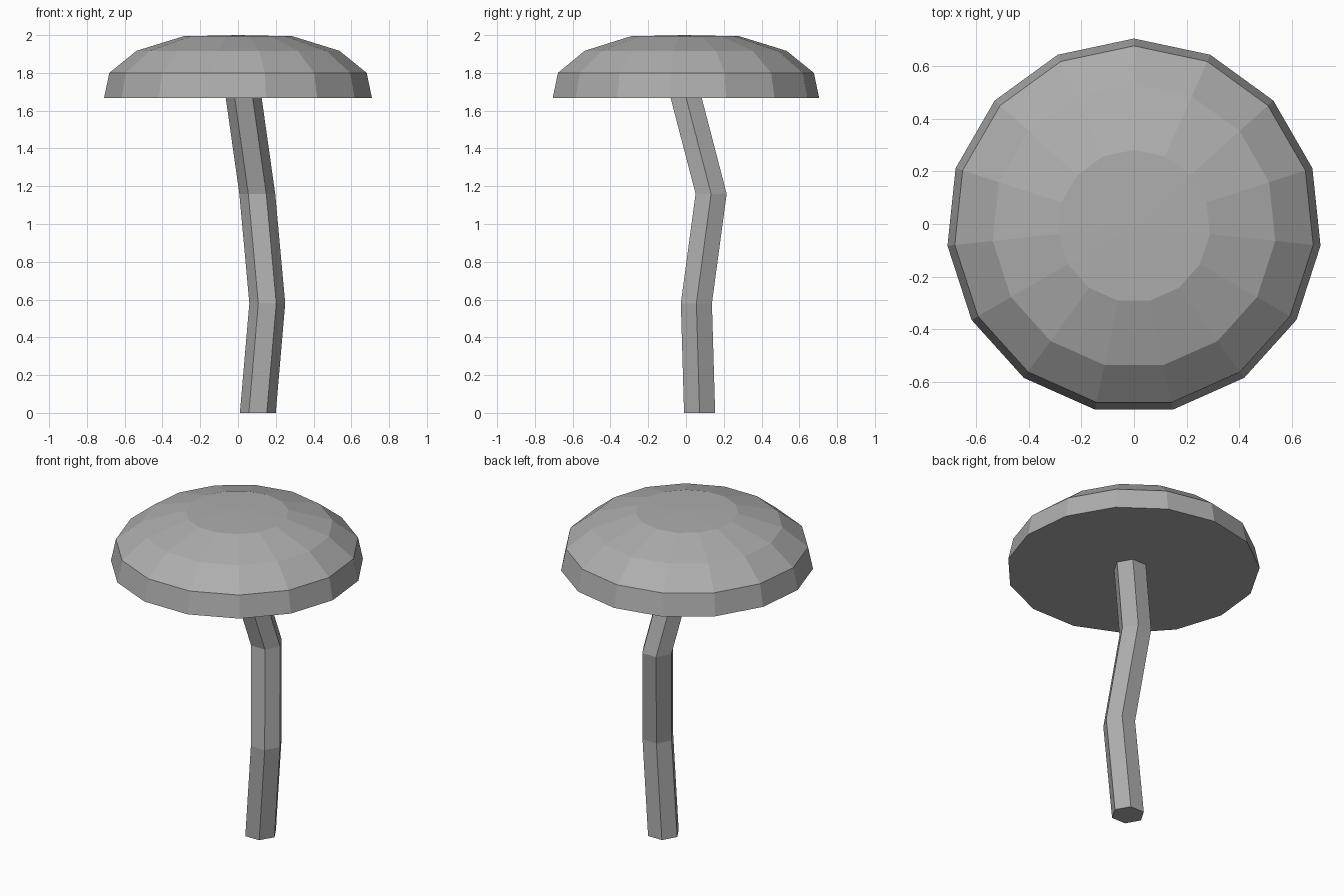
import bpy
import bmesh
from math import cos, sin, tau

if "Cube" in bpy.data.objects:
    bpy.data.objects.remove(bpy.data.objects["Cube"])

grey = bpy.data.materials.new("dark_grey")
grey.diffuse_color = (0.42, 0.42, 0.42, 1)
grey.use_nodes = True
grey.node_tree.nodes["Principled BSDF"].inputs["Base Color"].default_value = grey.diffuse_color


def make_lofted(name, sections, sides, phase, apex=None):
    """Flat-shaded solid lofted through horizontal rings (x, y, z, radius)."""
    bm = bmesh.new()
    rings = []
    for x, y, z, r in sections:
        angles = [phase + tau * i / sides for i in range(sides)]
        rings.append([bm.verts.new((x + r * cos(a), y + r * sin(a), z)) for a in angles])
    for low, high in zip(rings, rings[1:]):
        for i in range(sides):
            j = (i + 1) % sides
            bm.faces.new((low[i], low[j], high[j], high[i]))
    bm.faces.new(rings[0][::-1])
    if apex:
        tip = bm.verts.new(apex)
        for i in range(sides):
            bm.faces.new((rings[-1][i], rings[-1][(i + 1) % sides], tip))
    else:
        bm.faces.new(rings[-1])
    bmesh.ops.recalc_face_normals(bm, faces=bm.faces)
    mesh = bpy.data.meshes.new(name)
    bm.to_mesh(mesh)
    bm.free()
    mesh.materials.append(grey)
    obj = bpy.data.objects.new(name, mesh)
    bpy.context.collection.objects.link(obj)
    return obj


# Crooked six-sided stem, its top tucked just inside the cap
stem_path = [(0.105, 0.072, 0.0), (0.155, 0.055, 0.58),
             (0.102, 0.133, 1.16), (0.02, -0.018, 1.74)]
make_lofted("stem", [(x, y, z, 0.095) for x, y, z in stem_path], 6, 0)

# Fifteen-sided domed cap with a flat underside
CAP_Y = -0.008
cap_profile = [(0.713, 1.667), (0.685, 1.80), (0.54, 1.917), (0.29, 1.994)]
make_lofted("cap", [(0, CAP_Y, z, r) for r, z in cap_profile], 15, tau / 4,
            apex=(0, CAP_Y, 2.0))
